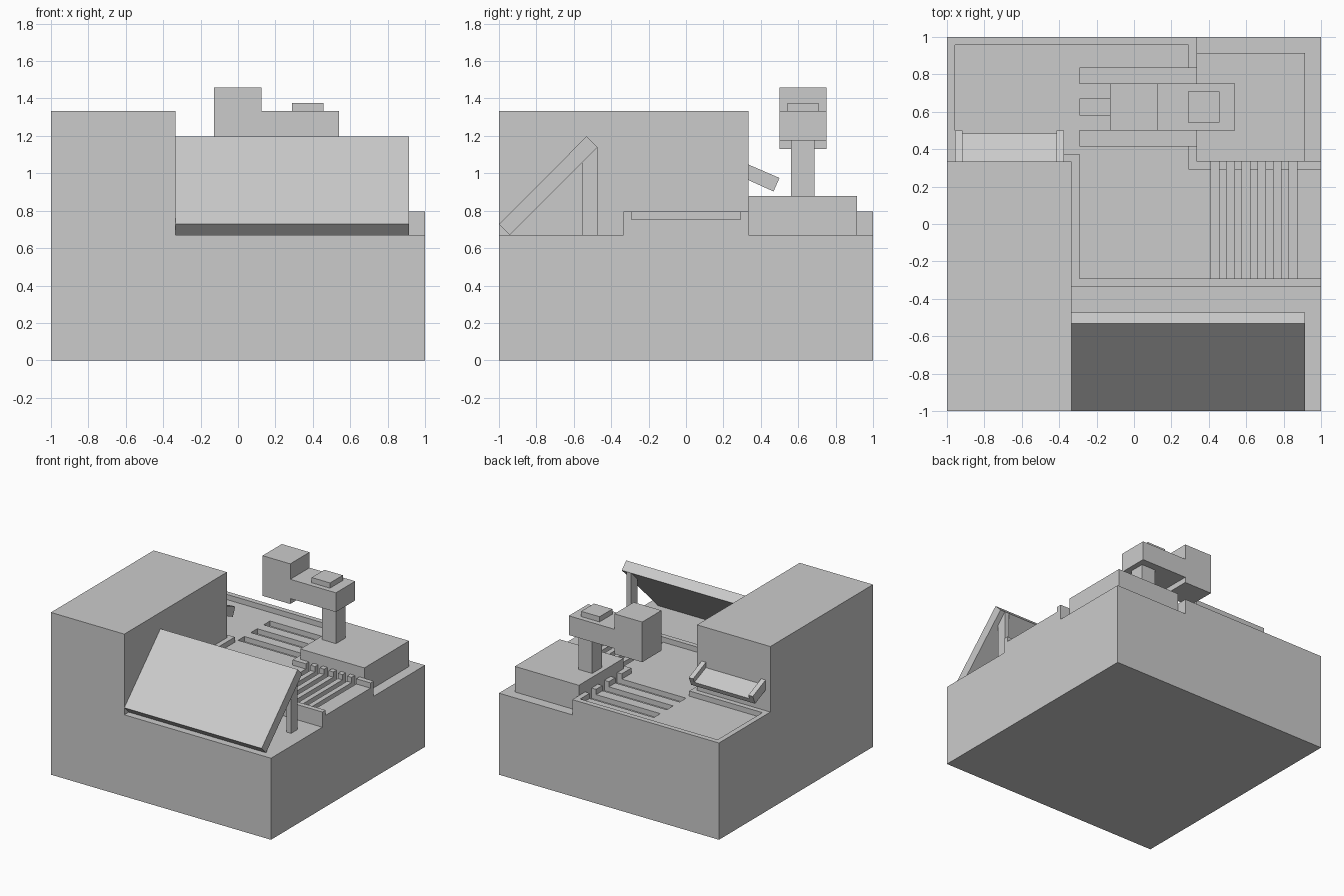
import bpy
import bmesh

cube = bpy.data.objects.get("Cube")
if cube:
    bpy.data.objects.remove(cube, do_unlink=True)

grey = bpy.data.materials.new("light_grey")
grey.use_nodes = True
colour = (0.6, 0.6, 0.6, 1)
grey.diffuse_color = colour
grey.node_tree.nodes["Principled BSDF"].inputs["Base Color"].default_value = colour


def prism(name, outline, axis, lo, hi):
    """Extrude an outline along x (outline in y, z) or along z (outline in x, y)."""
    def place(a, b, t):
        return (t, a, b) if axis == "x" else (a, b, t)
    bm = bmesh.new()
    face = bm.faces.new([bm.verts.new(place(a, b, lo)) for a, b in outline])
    top = bmesh.ops.extrude_face_region(bm, geom=[face])["geom"]
    shift = place(0, 0, hi - lo)
    bmesh.ops.translate(bm, vec=shift, verts=[v for v in top if isinstance(v, bmesh.types.BMVert)])
    bmesh.ops.recalc_face_normals(bm, faces=bm.faces)
    mesh = bpy.data.meshes.new(name)
    bm.to_mesh(mesh)
    bm.free()
    mesh.materials.append(grey)
    obj = bpy.data.objects.new(name, mesh)
    bpy.context.collection.objects.link(obj)
    return obj


def box(name, x, y, z):
    outline = [(x[0], y[0]), (x[1], y[0]), (x[1], y[1]), (x[0], y[1])]
    return prism(name, outline, "z", *z)


def cut(target, cutter):
    cutter.hide_render = True
    mod = target.modifiers.new("cut", "BOOLEAN")
    mod.operation = "DIFFERENCE"
    mod.solver = "EXACT"
    mod.object = cutter
    bpy.context.view_layer.objects.active = target
    bpy.ops.object.modifier_apply(modifier=mod.name)
    bpy.data.objects.remove(cutter, do_unlink=True)


T = 1 / 3          # main division of the plan
SHELF, DECK, FLOOR, SLOT, TOP = 0.67, 0.795, 0.752, 0.71, 1.333
OUT = 1.2          # safely outside the body

# Body: a full block, cut down to the deck, the shelves and the recess
body = box("body", (-1, 1), (-1, 1), (0, TOP))
cut(body, prism("deck_cutter", [(-T, -OUT), (OUT, -OUT), (OUT, OUT), (-OUT, OUT),
                                (-OUT, T), (-T, T)], "z", DECK, 2))
cut(body, box("front_shelf_cutter", (-T, OUT), (-OUT, -T), (SHELF, 1)))
cut(body, box("rear_shelf_cutter", (T, OUT), (T, OUT), (SHELF, 1)))
cut(body, prism("recess_cutter", [(-0.957, 0.375), (-0.292, 0.375), (-0.292, -0.292),
                                  (OUT, -0.292), (OUT, 0.292), (0.292, 0.292),
                                  (0.292, 0.957), (-0.957, 0.957)], "z", FLOOR, 1))

# Slots: three across the rear, six running up to the plinth
for i in range(3):
    y = 0.417 + i * T / 2
    cut(body, box("rear_slot_cutter", (-0.292, 0.4), (y, y + T / 4), (SLOT, 1)))
for i in range(6):
    x = 0.412 + i * T / 4
    cut(body, box("side_slot_cutter", (x, x + T / 8), (-0.292, 0.4), (SLOT, 1)))

# Sloping front panel on two posts
prism("front_panel", [(-1, 0.728), (-0.942, SHELF), (-0.473, 1.139), (-0.531, 1.198)],
      "x", -T, 0.915)
for name, x in (("left_post", 0.83), ("right_post", -0.292)):
    prism(name, [(-0.556, SHELF), (-0.473, SHELF), (-0.473, 1.139), (-0.556, 1.056)],
          "x", x, x + T / 8)

# Tilted chute on the back of the tall block
prism("chute_floor", [(T, 1.003), (0.484, 0.94), (0.468, 0.903), (T, 0.964)],
      "x", -0.92, -0.413)
for name, x in (("chute_right_side", -0.957), ("chute_left_side", -0.415)):
    prism(name, [(T, 1.047), (0.5, 0.975), (0.468, 0.903), (T, 0.964)],
          "x", x, x + 0.04)

# Plinth, column, arm and head
box("plinth", (T, 0.915), (T, 0.915), (SHELF, 0.88))
box("column", (0.372, 0.497), (0.562, 0.687), (0.88, 1.175))
box("arm", (0.125, 0.54), (0.5, 0.75), (1.175, TOP))
box("head", (-0.127, 0.125), (0.5, 0.75), (1.13, 1.46))
box("arm_button", (0.29, 0.457), (0.542, 0.708), (TOP, 1.376))
